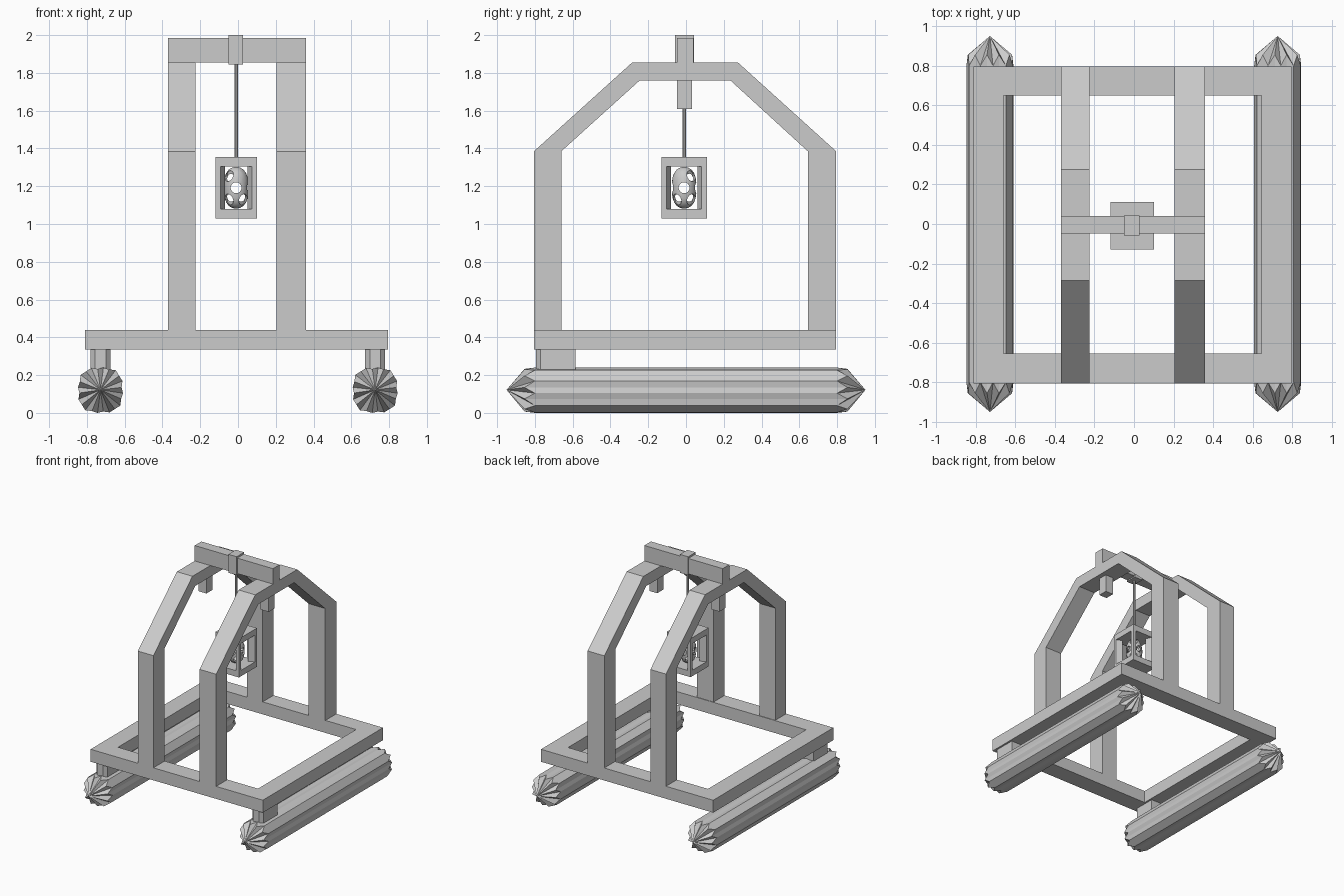
import bpy, bmesh, math
from mathutils import Vector

if "Cube" in bpy.data.objects:
    bpy.data.objects.remove(bpy.data.objects["Cube"])

grey = bpy.data.materials.new("plain grey")
grey.diffuse_color = (0.6, 0.6, 0.6, 1)
grey.use_nodes = True
grey.node_tree.nodes["Principled BSDF"].inputs["Base Color"].default_value = grey.diffuse_color


def finish(name, bm):
    bmesh.ops.recalc_face_normals(bm, faces=bm.faces)
    me = bpy.data.meshes.new(name)
    bm.to_mesh(me)
    bm.free()
    me.materials.append(grey)
    ob = bpy.data.objects.new(name, me)
    bpy.context.collection.objects.link(ob)
    return ob


def add_prism(bm, pts, axis, lo, hi):
    """Extrude a 2D profile along axis x (pts are y,z) or z (pts are x,y)."""
    place = (lambda p, t: (t, *p)) if axis == "x" else (lambda p, t: (*p, t))
    a = [bm.verts.new(place(p, lo)) for p in pts]
    b = [bm.verts.new(place(p, hi)) for p in pts]
    bm.faces.new(a)
    bm.faces.new(b)
    for i in range(len(pts)):
        j = (i + 1) % len(pts)
        bm.faces.new((a[i], a[j], b[j], b[i]))


def add_box(bm, x0, x1, y0, y1, z0, z1):
    add_prism(bm, [(x0, y0), (x1, y0), (x1, y1), (x0, y1)], "z", z0, z1)


def box(name, *size):
    bm = bmesh.new()
    add_box(bm, *size)
    return finish(name, bm)


# Base frame: rectangular ring
bm = bmesh.new()
outer = [(-.81, -.805), (.795, -.805), (.795, .795), (-.81, .795)]
inner = [(-.66, -.655), (.645, -.655), (.645, .65), (-.66, .65)]
rings = [[bm.verts.new((*p, z)) for p in r]
         for r, z in ((outer, .335), (outer, .44), (inner, .44), (inner, .335))]
for k in range(4):
    r, s = rings[k], rings[(k + 1) % 4]
    for i in range(4):
        j = (i + 1) % 4
        bm.faces.new((r[i], r[j], s[j], s[i]))
finish("base_frame", bm)

# Two arches with a short peg hanging below each
arch = [(-.805, .44), (-.805, 1.385), (-.285, 1.855), (.275, 1.855), (.795, 1.385), (.795, .44),
        (.645, .44), (.645, 1.385), (.235, 1.76), (-.245, 1.76), (-.66, 1.385), (-.66, .44)]
for side, x0, x1 in (("left", -.37, -.225), ("right", .205, .36)):
    bm = bmesh.new()
    add_prism(bm, arch, "x", x0, x1)
    finish(side + "_arch", bm)
    c = (x0 + x1) / 2
    box(side + "_peg", c - .037, c + .037, -.048, .032, 1.61, 1.77)

# Top beam, cable clamp and cable
box("top_beam", -.37, .36, -.048, .04, 1.855, 1.985)
box("cable_clamp", -.05, .027, -.057, .042, 1.845, 2.0)
CX, CY = -.01, -.01
bm = bmesh.new()
add_prism(bm, [(CX + .009 * math.cos(i * math.pi / 4), CY + .009 * math.sin(i * math.pi / 4))
               for i in range(8)], "z", 1.35, 1.85)
finish("cable", bm)

# Cage: solid plates joined by kite-shaped corner posts
bm = bmesh.new()
HX, HY = .11, .12
add_box(bm, CX - HX, CX + HX, CY - HY, CY + HY, 1.03, 1.08)
add_box(bm, CX - HX, CX + HX, CY - HY, CY + HY, 1.305, 1.355)
kite = [(0, 0), (.027, 0), (.05, .05), (0, .027)]
for sx in (-1, 1):
    for sy in (-1, 1):
        add_prism(bm, [(CX + sx * (HX - u), CY + sy * (HY - v)) for u, v in kite],
                  "z", 1.08, 1.305)
finish("cage", bm)


# Hollow capsule with round openings
def capsule(name, r, h):
    bm = bmesh.new()
    bmesh.ops.create_uvsphere(bm, u_segments=24, v_segments=12, radius=1)
    for v in bm.verts:
        q = max(0, 1 - abs(v.co.z) ** 3) ** .5
        flat = Vector((v.co.x, v.co.y))
        flat = flat.normalized() * q if flat.length > 1e-4 else flat * 0
        v.co = (CX + r * flat.x, CY + r * flat.y, 1.192 + h * v.co.z)
    return finish(name, bm)


core = capsule("capsule_core", .065, .111)
cutters = [capsule("hollow_cutter", .053, .096)]
for i in range(8):
    a = i * math.pi / 4
    for z in ((1.192,) if i % 2 == 0 else (1.13, 1.254)):
        bpy.ops.mesh.primitive_cylinder_add(
            vertices=16, radius=.029, depth=.06, rotation=(0, math.pi / 2, a),
            location=(CX + .068 * math.cos(a), CY + .068 * math.sin(a), z))
        bpy.context.object.name = "opening_cutter"
        cutters.append(bpy.context.object)
bpy.ops.object.select_all(action="DESELECT")
bpy.context.view_layer.objects.active = core
core.select_set(True)
for c in cutters:
    c.hide_render = True
    m = core.modifiers.new("cut", "BOOLEAN")
    m.operation, m.object, m.solver = "DIFFERENCE", c, "EXACT"
    bpy.ops.object.modifier_apply(modifier=m.name)
for c in cutters:
    bpy.data.objects.remove(c)
bpy.ops.object.shade_smooth_by_angle(angle=math.radians(35))

# Pontoons: rounded-square tubes with toothed pyramid tips, and front mounts
N = 24
for side, cx in (("left", -.728), ("right", .726)):
    bm = bmesh.new()
    ends = []
    for s in (-1, 1):
        ring = []
        for i in range(N):
            a = 2 * math.pi * (i + .5) / N
            c, d = math.cos(a), math.sin(a)
            k = (abs(c) ** 3 + abs(d) ** 3) ** (-1 / 3)
            r, y = (.119, .80) if i % 2 else (.112, .855)
            ring.append(bm.verts.new((cx + r * k * c, s * y, .12 + (r + .001) * k * d)))
        tip = bm.verts.new((cx, s * .95, .122))
        for i in range(N):
            bm.faces.new((ring[i], ring[(i + 1) % N], tip))
        ends.append(ring)
    for i in range(N):
        j = (i + 1) % N
        bm.faces.new((ends[0][i], ends[0][j], ends[1][j], ends[1][i]))
    finish(side + "_pontoon", bm)
    bm = bmesh.new()
    add_prism(bm, [(cx - .053, -.585), (cx - .053, -.77), (cx - .028, -.795),
                   (cx + .028, -.795), (cx + .053, -.77), (cx + .053, -.585)], "z", .2, .336)
    finish(side + "_mount", bm)
